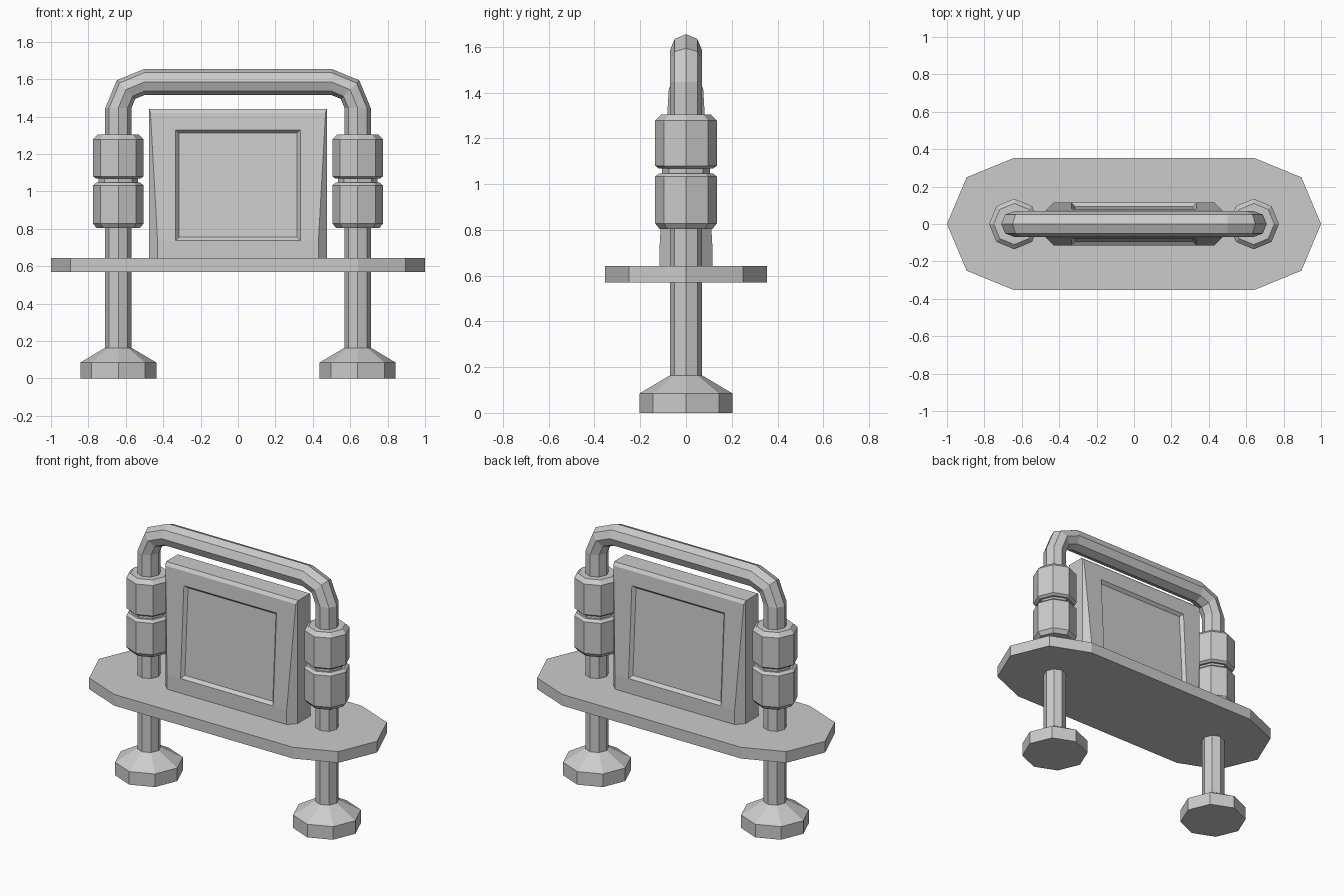
import bpy, bmesh
from math import sin, cos, pi

if "Cube" in bpy.data.objects:
    bpy.data.objects.remove(bpy.data.objects["Cube"])

LEG_X = 0.64


def finish(name, bm):
    bmesh.ops.remove_doubles(bm, verts=bm.verts, dist=1e-5)
    bmesh.ops.recalc_face_normals(bm, faces=bm.faces)
    me = bpy.data.meshes.new(name)
    bm.to_mesh(me)
    bm.free()
    ob = bpy.data.objects.new(name, me)
    bpy.context.collection.objects.link(ob)
    return ob


def loft(name, rings):
    """Skin closed rings of points and cap both ends."""
    bm = bmesh.new()
    vs = [[bm.verts.new(p) for p in r] for r in rings]
    n = len(vs[0])
    for a, b in zip(vs, vs[1:]):
        for i in range(n):
            j = (i + 1) % n
            bm.faces.new((a[i], a[j], b[j], b[i]))
    bm.faces.new(vs[0])
    bm.faces.new(vs[-1])
    return finish(name, bm)


def lathe(name, x, profile):
    """Eight-sided turned part from (radius, z) points."""
    return loft(name, [[(x + r * cos(k * pi / 4), r * sin(k * pi / 4), z)
                        for k in range(8)] for r, z in profile])


# Bent tube forming both legs and the top rail
def tube_ring(x, z, ang, r=0.07):
    return [(x + r * cos(k * pi / 4) * cos(ang), r * sin(k * pi / 4),
             z + r * cos(k * pi / 4) * sin(ang)) for k in range(8)]


rings = [tube_ring(-LEG_X, 0.1, pi)]
for side, angles in ((-1, (4, 3, 2)), (1, (2, 1, 0))):
    for a in angles:
        t = a * pi / 4
        rings.append(tube_ring(side * 0.5 + 0.14 * cos(t), 1.445 + 0.14 * sin(t), t))
rings.append(tube_ring(LEG_X, 0.1, 0))
loft("tube_frame", rings)

# Feet and grooved collars on both legs
for side, label in ((-1, "left"), (1, "right")):
    x = side * LEG_X
    lathe(label + "_foot", x, [(0.203, 0), (0.203, 0.085), (0.072, 0.163)])
    lathe(label + "_collar", x, [
        (0.115, 0.803), (0.135, 0.828), (0.135, 1.032), (0.118, 1.047), (0.105, 1.047),
        (0.105, 1.068), (0.118, 1.068), (0.135, 1.08), (0.135, 1.278), (0.11, 1.303)])

# Seat plate: two half octagons joined
outline = []
for side, start in ((1, -2), (-1, 2)):
    for k in range(5):
        t = (start + k) * pi / 4
        outline.append((side * LEG_X + 0.357 * cos(t), 0.353 * sin(t)))
seat = loft("seat_plate", [[(x, y, z) for x, y in outline] for z in (0.57, 0.643)])
seat.scale.x = 1 / (LEG_X + 0.357)

# Screen panel: front half lofted, sunken face, mirrored to the back
SECTIONS = [(0.6, 0.115, 0.43, 0.068), (0.735, 0.115, 0.43, 0.068),
            (1.42, 0.075, 0.468, 0.068), (1.44, 0.06, 0.474, 0.055)]
bm = bmesh.new()
rows = []
for z, y, x, m in SECTIONS:
    pts = [(-0.475, 0), (-0.475, -m), (-x, -y), (x, -y), (0.475, -m), (0.475, 0)]
    rows.append([bm.verts.new((px, py, z)) for px, py in pts])
for i in range(3):
    for j in range(5):
        if (i, j) != (1, 2):
            bm.faces.new((rows[i][j], rows[i][j + 1], rows[i + 1][j + 1], rows[i + 1][j]))
bm.faces.new(rows[-1])


def rect(w, z0, z1, depth):
    return [bm.verts.new((x, -(0.115 - 0.04 * (z - 0.735) / 0.685 - depth), z))
            for x, z in ((-w, z0), (w, z0), (w, z1), (-w, z1))]


loops = [[rows[1][2], rows[1][3], rows[2][3], rows[2][2]],
         rect(0.333, 0.738, 1.328, 0), rect(0.316, 0.755, 1.311, 0.02)]
for a, b in zip(loops, loops[1:]):
    for k in range(4):
        n = (k + 1) % 4
        bm.faces.new((a[k], a[n], b[n], b[k]))
bm.faces.new(loops[-1])
geom = bm.verts[:] + bm.edges[:] + bm.faces[:]
dup = bmesh.ops.duplicate(bm, geom=geom)["geom"]
bmesh.ops.scale(bm, vec=(1, -1, 1), verts=[g for g in dup if isinstance(g, bmesh.types.BMVert)])
finish("screen_panel", bm)
